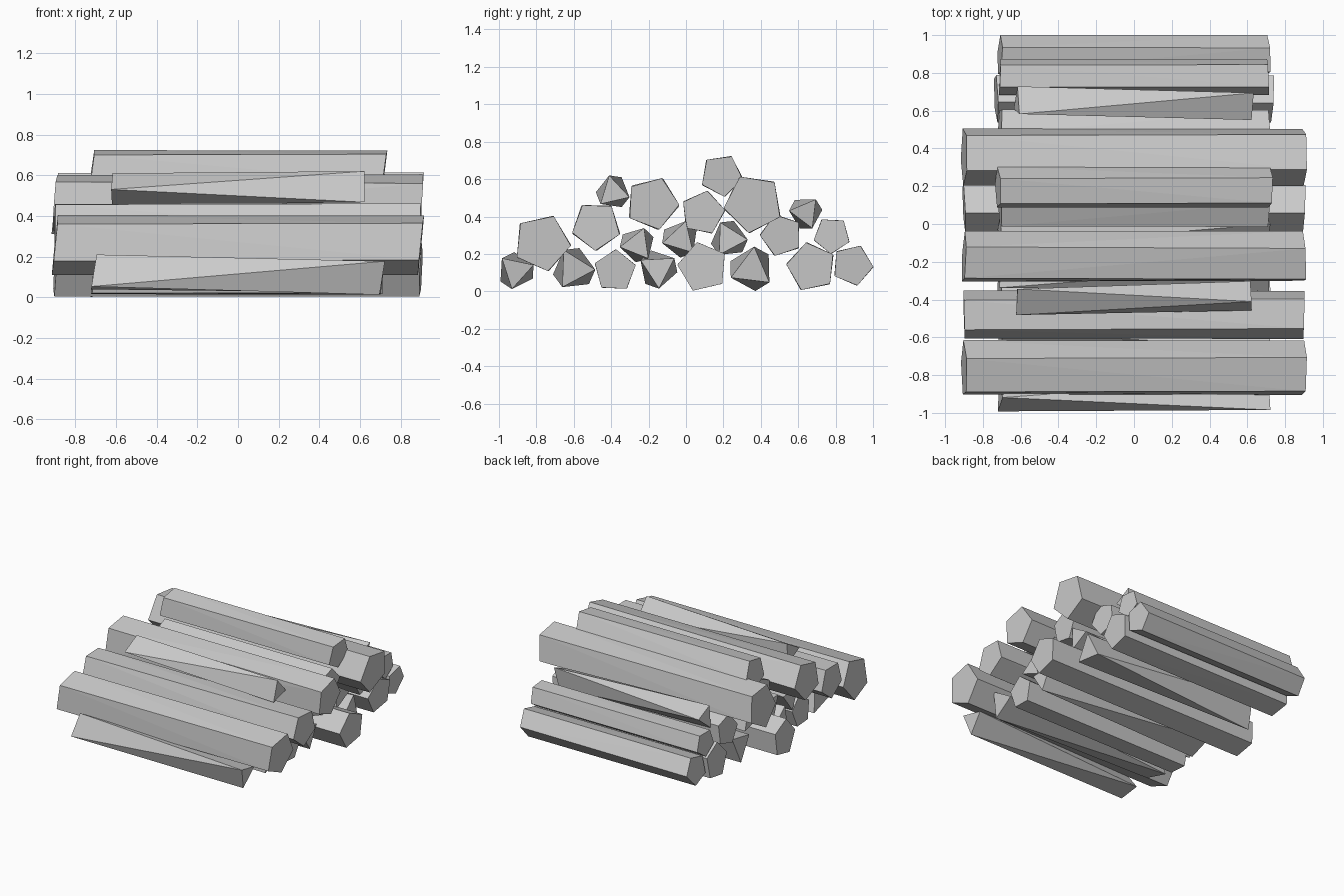
import bpy
import bmesh
import random
from math import cos, sin, radians

random.seed(4)

cube = bpy.data.objects.get("Cube")
if cube:
    bpy.data.objects.remove(cube, do_unlink=True)

# One plain wood-pile grey for everything
grey = bpy.data.materials.new("plain_grey")
grey.use_nodes = True
grey.diffuse_color = (0.6, 0.6, 0.6, 1)
grey.node_tree.nodes["Principled BSDF"].inputs["Base Color"].default_value = (0.6, 0.6, 0.6, 1)


def ring(bm, x, y, z, radius, angle, sides, lean):
    """Add the corner points of one log end, cut slightly off square."""
    for i in range(sides):
        a = radians(angle + 360 * i / sides)
        bm.verts.new((x + lean * cos(a - lean * 90), y + radius * cos(a), z + radius * sin(a)))


def make_piece(name, sides, y, z, radius, angle, half_length, twist):
    """Hull two end polygons into one flat-faced piece lying along x."""
    bm = bmesh.new()
    lean = random.uniform(-0.02, 0.02)
    ring(bm, -half_length, y, z, radius, angle, sides, lean)
    ring(bm, half_length, y, z, radius, angle + twist, sides, -lean)
    bmesh.ops.convex_hull(bm, input=bm.verts[:])
    bmesh.ops.dissolve_limit(bm, angle_limit=radians(1), verts=bm.verts[:], edges=bm.edges[:])
    bmesh.ops.recalc_face_normals(bm, faces=bm.faces[:])
    mesh = bpy.data.meshes.new(name)
    bm.to_mesh(mesh)
    bm.free()
    mesh.materials.append(grey)
    obj = bpy.data.objects.new(name, mesh)
    bpy.context.scene.collection.objects.link(obj)


LONG, SHORT, STUB = 0.9, 0.71, 0.62

# Five-sided logs: y, z, radius, corner angle, half length
logs = {
    "front_log": (-0.77, 0.26, 0.155, 68, LONG),
    "front_ground_log": (-0.38, 0.11, 0.115, 88, SHORT),
    "front_middle_log": (-0.48, 0.35, 0.133, 55, LONG),
    "front_upper_log": (-0.18, 0.47, 0.144, 66, LONG),
    "centre_log": (0.09, 0.42, 0.12, 77, SHORT),
    "centre_ground_log": (0.09, 0.13, 0.137, 103, LONG),
    "top_log": (0.19, 0.62, 0.115, 64, 0.72),
    "back_upper_log": (0.36, 0.47, 0.16, 47, LONG),
    "back_middle_log": (0.51, 0.3, 0.115, 34, SHORT),
    "back_ground_log": (0.67, 0.13, 0.134, 100, 0.73),
    "back_log": (0.78, 0.3, 0.1, 52, SHORT),
    "rear_ground_log": (0.89, 0.14, 0.112, 66, SHORT),
}
for name, (y, z, radius, angle, half) in logs.items():
    make_piece(name, 5, y, z, radius, angle, half, random.uniform(-4, 4))

# Three-sided twisted split pieces filling the gaps
splits = {
    "front_ground_split": (-0.91, 0.11, 0.1, 95, SHORT),
    "front_gap_split": (-0.6, 0.12, 0.115, 75, SHORT),
    "front_top_split": (-0.39, 0.53, 0.092, 60, STUB),
    "front_inner_split": (-0.26, 0.25, 0.095, 25, SHORT),
    "centre_ground_split": (-0.15, 0.12, 0.105, 110, SHORT),
    "centre_inner_split": (-0.03, 0.28, 0.1, 30, SHORT),
    "back_inner_split": (0.23, 0.28, 0.1, 75, SHORT),
    "back_ground_split": (0.35, 0.12, 0.12, 40, SHORT),
    "back_top_split": (0.64, 0.42, 0.09, 10, STUB),
}
for name, (y, z, radius, angle, half) in splits.items():
    make_piece(name, 3, y, z, radius, angle, half, 43)
